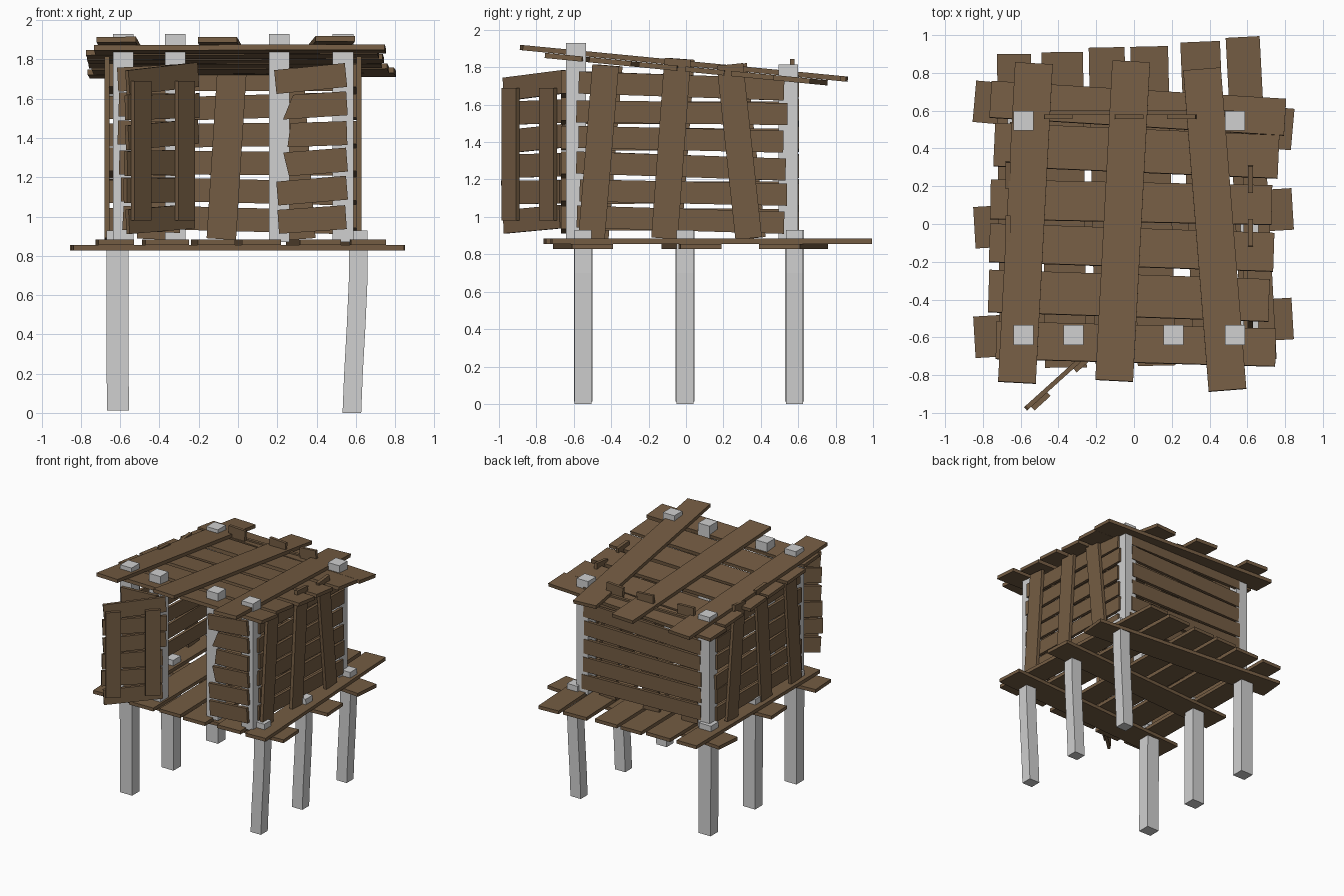
import bpy, bmesh, random
from mathutils import Vector as V

if "Cube" in bpy.data.objects:
    bpy.data.objects.remove(bpy.data.objects["Cube"])

random.seed(4)


def material(name, rgb):
    m = bpy.data.materials.new(name)
    m.diffuse_color = (*rgb, 1)
    m.use_nodes = True
    m.node_tree.nodes["Principled BSDF"].inputs["Base Color"].default_value = m.diffuse_color
    return m


WOOD = material("brown wood", (0.175, 0.108, 0.056))
GREY = material("pale grey post", (0.63, 0.63, 0.63))


def loft(name, rings, mat):
    """Closed solid through a list of four-point rings."""
    bm = bmesh.new()
    vs = [[bm.verts.new(p) for p in r] for r in rings]
    for a, b in zip(vs, vs[1:]):
        for i in range(4):
            j = (i + 1) % 4
            bm.faces.new((a[i], a[j], b[j], b[i]))
    bm.faces.new(vs[0][::-1])
    bm.faces.new(vs[-1])
    bmesh.ops.recalc_face_normals(bm, faces=bm.faces)
    me = bpy.data.meshes.new(name)
    bm.to_mesh(me)
    bm.free()
    me.materials.append(mat)
    ob = bpy.data.objects.new(name, me)
    bpy.context.collection.objects.link(ob)
    return ob


def plank(name, p0, p1, width, normal, thick=0.028, skew=0.0):
    """Board from p0 to p1 with its broad face along normal."""
    p0, p1 = V(p0), V(p1)
    d = (p1 - p0).normalized()
    n = V(normal)
    n = (n - d * n.dot(d)).normalized()
    s = n.cross(d).normalized() * width / 2
    n = n * thick / 2
    k = d * skew
    loft(name, [[p0 - s - n - k, p0 + s - n + k, p0 + s + n + k, p0 - s + n - k],
                [p1 - s - n, p1 + s - n, p1 + s + n, p1 - s + n]], WOOD)


def post(name, path, wx, wy):
    """Square timber through a list of (x, y, z) centres."""
    loft(name, [[(x - wx / 2, y - wy / 2, z), (x + wx / 2, y - wy / 2, z),
                 (x + wx / 2, y + wy / 2, z), (x - wx / 2, y + wy / 2, z)]
                for x, y, z in path], GREY)


def tilt(a=0.014):
    return random.uniform(-a, a)


# Stilts: straight on the left, bowed on the right
for y in (-0.55, -0.005, 0.58):
    post("left_stilt", [(-0.612, y, 0.012), (-0.615, y, 0.93)], 0.112, 0.1)
    post("right_stilt", [(0.58, y, 0), (0.588, y, 0.2), (0.602, y, 0.45),
                         (0.613, y, 0.7), (0.612, y, 0.93)], 0.095, 0.09)

# Floor beams running sideways
for a, b in ((-0.6, -0.5), (-0.02, 0.08), (0.65, 0.5)):
    plank("floor_beam", (-0.845, a, 0.842), (0.84, b, 0.842), 0.22, (0, 0, 1))

# Floor boards running front to back
for xf, xb, yf, yb, w in ((-0.62, -0.635, -0.75, 0.9, 0.18),
                          (-0.36, -0.38, -0.76, 0.91, 0.22),
                          (-0.11, -0.145, -0.74, 0.935, 0.19),
                          (0.12, 0.08, -0.75, 0.94, 0.2),
                          (0.42, 0.35, -0.72, 0.965, 0.21),
                          (0.665, 0.575, -0.72, 0.99, 0.18)):
    plank("floor_board", (xf, yf, 0.87), (xb, yb, 0.87), w, (0, 0, 1))

# Upright posts
for x in (-0.585, -0.32, 0.21, 0.535):
    post("front_post", [(x, -0.588, 0.87), (x, -0.588, 1.93)], 0.105, 0.105)
for x in (-0.585, 0.535):
    post("back_post", [(x, 0.547, 0.87), (x, 0.547, 1.815)], 0.105, 0.105)

# Roof boards and the battens on top, sloping down to the back
SLOPE = 0.097
UP = (0, SLOPE, 1)
for xl, yl, xr, yr, w in ((-0.76, 0.66, 0.8, 0.565, 0.195),
                          (-0.74, 0.42, 0.765, 0.355, 0.23),
                          (-0.76, 0.13, 0.73, 0.1, 0.21),
                          (-0.765, -0.1, 0.74, -0.15, 0.205),
                          (-0.77, -0.355, 0.715, -0.405, 0.225),
                          (-0.73, -0.615, 0.75, -0.655, 0.2)):
    plank("roof_board", (xl, yl, 1.79 - SLOPE * yl), (xr, yr, 1.79 - SLOPE * yr),
          w, UP)
for xf, yf, xb, yb in ((-0.62, -0.84, -0.53, 0.85), (-0.105, -0.83, -0.015, 0.86),
                       (0.495, -0.88, 0.36, 0.82)):
    plank("roof_batten", (xf, yf, 1.82 - SLOPE * yf), (xb, yb, 1.82 - SLOPE * yb),
          0.2, UP)

ROWS = [0.985, 1.13, 1.272, 1.415, 1.557, 1.7]

# Side walls: horizontal boards with three leaning battens outside
for side, xh, xb in (("left", -0.645, -0.667), ("right", 0.592, 0.617)):
    for z in ROWS:
        t = tilt()
        plank(side + "_wall_board", (xh, -0.575 + tilt(), z + 0.008 + t),
              (xh, 0.53 + tilt(), z - 0.008 - t), 0.118, (1, 0, 0), 0.024)
    for y0, y1, top in ((-0.505, -0.43, 1.81), (-0.115, -0.045, 1.845),
                        (0.335, 0.235, 1.815)):
        if side == "left":
            y0, y1 = y0 + 0.02, y1 + 0.02
        plank(side + "_wall_batten", (xb, y0, 0.885), (xb, y1, top), 0.142,
              (1, 0, 0), 0.026)

# Back wall: boards outside, battens inside
for z in ROWS:
    t = tilt(0.018)
    plank("back_wall_board", (-0.56 + tilt(), 0.592, z + t),
          (0.53 + tilt(), 0.592, z - t), 0.12, (0, 1, 0), 0.024)
for x0, x1 in ((-0.44, -0.4), (-0.085, -0.025), (0.32, 0.25)):
    plank("back_wall_batten", (x0, 0.568, 0.885), (x1, 0.568, 1.84), 0.15,
          (0, 1, 0), 0.024)

# Short boards either side of the doorway
for z, x0, x1, dz, skew in ((0.985, 0.205, 0.55, 0.012, 0), (1.132, 0.2, 0.555, 0.015, 0),
                            (1.278, 0.245, 0.555, 0.012, 0.01), (1.42, 0.26, 0.555, 0.005, -0.01),
                            (1.567, 0.255, 0.555, 0.01, -0.03), (1.703, 0.19, 0.55, 0.018, 0)):
    plank("front_right_board", (x0, -0.654, z - dz), (x1, -0.654, z + dz), 0.122,
          (0, -1, 0), 0.026, -skew)
    plank("front_left_board", (-0.6 + tilt(), -0.654, z - tilt()),
          (-0.29 + tilt(), -0.654, z + tilt()), 0.122, (0, -1, 0), 0.026)

# Open door, swung out to the left
hinge, edge, face = V((-0.215, -0.655, 0)), V((-0.57, -0.975, 0)), V((0.67, -0.74, 0))
for z in ROWS:
    t = tilt()
    d = (edge - hinge).normalized()
    plank("door_board", hinge + d * tilt(0.02) + V((0, 0, z + 0.01 + t)),
          edge + d * tilt(0.01) + V((0, 0, z - 0.005 - t)), 0.125, face, 0.024)
for t in (0.83, 0.2):
    p = hinge.lerp(edge, t) + face * 0.025
    plank("door_batten", p + V((0, 0, 0.98)), p + V((0, 0, 1.69)), 0.115, face, 0.026)
